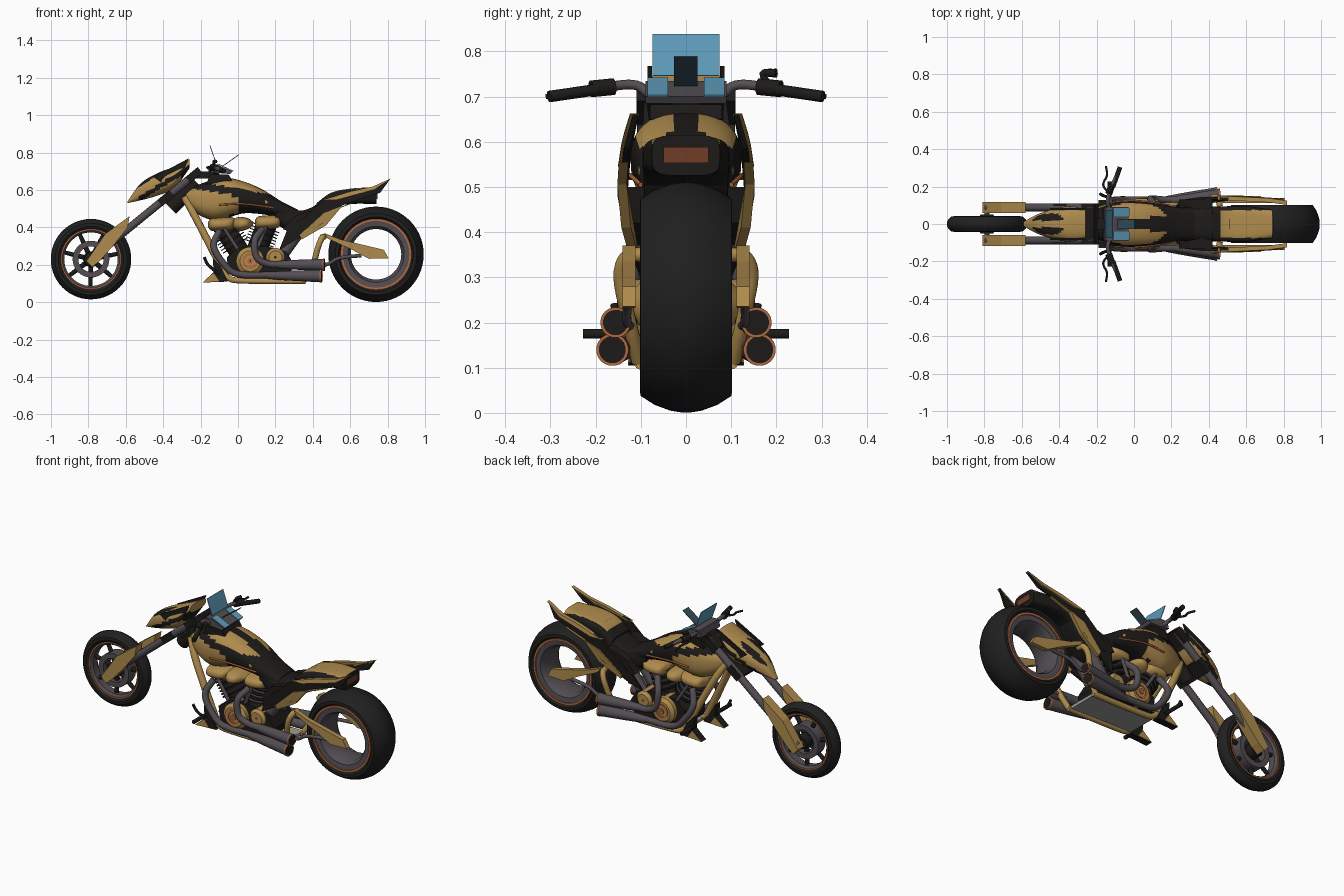
import bpy, bmesh, math
from mathutils import Vector

if "Cube" in bpy.data.objects:
    bpy.data.objects.remove(bpy.data.objects["Cube"])


def material(name, *rgb):
    m = bpy.data.materials.new(name)
    m.use_nodes = True
    m.diffuse_color = (*rgb, 1)
    m.node_tree.nodes["Principled BSDF"].inputs["Base Color"].default_value = (*rgb, 1)
    return m


GOLD = material("gold paint", .43, .26, .075)
BLACK = material("black paint", .012, .011, .01)
RUBBER = material("tyre rubber", .014, .014, .014)
STEEL = material("dark steel", .085, .075, .085)
COPPER = material("copper trim", .45, .14, .05)
BLUE = material("blue glass", .11, .32, .47)
SLATE = material("slate glass", .035, .075, .1)
LAMP = material("tail lamp red", .16, .045, .02)
SILVER = material("silver plate", .33, .33, .32)


def finish(name, bm, mats, rule=None, smooth=True):
    bmesh.ops.recalc_face_normals(bm, faces=bm.faces)
    if rule:
        for f in bm.faces:
            f.material_index = rule(f.calc_center_median())
    mesh = bpy.data.meshes.new(name)
    bm.to_mesh(mesh)
    bm.free()
    ob = bpy.data.objects.new(name, mesh)
    bpy.context.collection.objects.link(ob)
    for m in mats:
        mesh.materials.append(m)
    if smooth:
        bpy.ops.object.select_all(action='DESELECT')
        ob.select_set(True)
        bpy.context.view_layer.objects.active = ob
        bpy.ops.object.shade_smooth_by_angle(angle=math.radians(35))
    return ob


def rings_to_faces(bm, rings, wrap=False):
    n = len(rings[0])
    for k in range(len(rings) if wrap else len(rings) - 1):
        a, b = rings[k], rings[(k + 1) % len(rings)]
        for i in range(n):
            bm.faces.new((a[i], a[(i + 1) % n], b[(i + 1) % n], b[i]))
    if not wrap:
        bm.faces.new(rings[0])
        bm.faces.new(rings[-1])


def lathe(name, profile, x, z, mat, segs=56):
    """Spin a closed (radius, y) profile about an axle along y."""
    bm = bmesh.new()
    rings = []
    for k in range(segs):
        a = math.tau * k / segs
        rings.append([bm.verts.new((x + r * math.cos(a), y, z + r * math.sin(a))) for r, y in profile])
    rings_to_faces(bm, rings, True)
    return finish(name, bm, [mat])


def spline(pts, steps):
    """Catmull-Rom resampling of tuples of any length."""
    p = [Vector(q) for q in pts]
    p = [2 * p[0] - p[1]] + p + [2 * p[-1] - p[-2]]
    out = []
    for i in range(1, len(p) - 2):
        for k in range(steps):
            t = k / steps
            m0, m1 = (p[i + 1] - p[i - 1]) / 2, (p[i + 2] - p[i]) / 2
            out.append(p[i] * (2 * t**3 - 3 * t**2 + 1) + m0 * (t**3 - 2 * t**2 + t)
                       + p[i + 1] * (3 * t**2 - 2 * t**3) + m1 * (t**3 - t**2))
    return out + [p[-2]]


def loft(name, sections, mats, rule=None, power=.8, segs=40, steps=7):
    """Skin rounded cross-sections given as (x, low z, high z, half width)."""
    bm = bmesh.new()
    rings = []
    for x, lo, hi, w in (tuple(s) for s in spline(sections, steps)):
        ring = []
        for k in range(segs):
            c, s = math.cos(math.tau * k / segs), math.sin(math.tau * k / segs)
            ring.append(bm.verts.new((x, math.copysign(abs(c)**power, c) * w,
                                      (lo + hi) / 2 + math.copysign(abs(s)**power, s) * (hi - lo) / 2)))
        rings.append(ring)
    rings_to_faces(bm, rings)
    return finish(name, bm, mats, rule)


def tube(name, pts, radii, mat, mirror=True, steps=5, segs=12):
    """Sweep a circle along a smooth path, on both sides if mirrored."""
    if not isinstance(radii, (list, tuple)):
        radii = [radii] * len(pts)
    path = spline([(*p, r) for p, r in zip(pts, radii)], steps if len(pts) > 2 else 1)
    bm = bmesh.new()
    for side in (1, -1) if mirror else (1,):
        c = [Vector((q[0], q[1] * side, q[2])) for q in path]
        rings, u = [], None
        for i, q in enumerate(path):
            t = (c[min(i + 1, len(c) - 1)] - c[max(i - 1, 0)]).normalized()
            u = (t.orthogonal() if u is None else u - t * u.dot(t)).normalized()
            v = t.cross(u)
            rings.append([bm.verts.new(c[i] + q[3] * (u * math.cos(a) + v * math.sin(a)))
                          for a in (math.tau * k / segs for k in range(segs))])
        rings_to_faces(bm, rings)
    return finish(name, bm, [mat])


def plate(name, outline, y0, y1, mat, mirror=True, bend=lambda z: 0):
    """Extrude an (x, z) outline between two y values."""
    bm = bmesh.new()
    for side in (1, -1) if mirror else (1,):
        rings_to_faces(bm, [[bm.verts.new((x, side * (y + bend(z)), z)) for x, z in outline] for y in (y0, y1)])
    return finish(name, bm, [mat], smooth=False)


def sheet(name, a, b, y0, y1, mat, mirror=False):
    """Thin panel whose side edge runs from a to b in (x, z)."""
    n = Vector((a[1] - b[1], b[0] - a[0])).normalized() * .004
    return plate(name, [a, b, (b[0] + n.x, b[1] + n.y), (a[0] + n.x, a[1] + n.y)], y0, y1, mat, mirror)


# Wheels
FX, FZ, RX, RZ = -.786, .23, .738, .256


def symmetric(half):
    return half + [(r, -y) for r, y in reversed(half)]


lathe("front_tyre", symmetric([(.158, .03), (.175, .042), (.192, .04), (.207, .025), (.215, .008)]), FX, FZ, RUBBER)
lathe("front_rim", symmetric([(.143, .022), (.155, .034), (.16, .03)]), FX, FZ, STEEL)
lathe("front_rim_trim", symmetric([(.154, .036), (.162, .036)]), FX, FZ, COPPER)
lathe("front_brake_disc", symmetric([(.068, .034), (.098, .034)]), FX, FZ, STEEL)
lathe("front_hub", symmetric([(.008, .05), (.035, .05), (.042, .03)]), FX, FZ, BLACK)
for k in range(7):
    a = math.tau * k / 7 + .2
    tube(f"front_spoke_{k + 1}", [(FX + r * math.cos(a), 0, FZ + r * math.sin(a)) for r in (.03, .15)],
         [.014, .011], BLACK, False)
lathe("rear_tyre", symmetric([(.188, .085), (.2, .102), (.218, .101), (.238, .07), (.251, .035), (.255, .01)]), RX, RZ, RUBBER)
lathe("rear_rim", symmetric([(.135, .06), (.15, .085), (.188, .09), (.19, .07)]), RX, RZ, STEEL)
lathe("rear_rim_trim", symmetric([(.178, .095), (.19, .095)]), RX, RZ, COPPER)

# Fork
tube("axle", [(FX, -.11, FZ), (FX, .11, FZ)], .014, STEEL, False)
tube("fork_tube", [(FX, .088, FZ), (-.21, .088, .7)], .021, STEEL)
plate("fork_cover", [(-.81, .22), (-.765, .285), (-.71, .365), (-.58, .46), (-.59, .4),
                     (-.66, .31), (-.74, .22), (-.78, .187)], .06, .117, GOLD)
for i, (x, z) in enumerate([(-.385, .555), (-.235, .68)]):
    plate(f"fork_clamp_{i + 1}", [(x - .045, z - .01), (x + .02, z + .042), (x + .045, z + .01), (x - .02, z - .042)],
          -.11, .11, BLACK, False)
tube("steering_neck", [(-.36, 0, .5), (-.22, 0, .64)], .04, BLACK, False)

# Nose fairing with dark bands
def nose_paint(c):
    side = c.z - .62 - .62 * (c.x + .45)
    return int(side > .045 and abs(c.y) > .018 and c.x < -.3 or -.035 < side < -.005 and c.x > -.53
               or c.x > -.3 and side < 0)


loft("nose_fairing", [(-.59, .53, .54, .012), (-.52, .545, .635, .05), (-.43, .57, .69, .08),
                      (-.34, .61, .725, .095), (-.26, .715, .765, .075)], [GOLD, BLACK], nose_paint)
plate("nose_fin", [(-.45, .67), (-.265, .768), (-.29, .7), (-.4, .63)], .075, .085, BLACK)

# Fuel tank, seat and tail
def tank_paint(c):
    upper = .64 - .55 * abs(c.x + .08)
    if abs(c.y) < .035 and c.x > -.25:
        return 1
    band = c.z - .57 + .18 * c.x
    if c.x > .18 or (c.x > .0 and band < -.01):
        return 1
    return int(-.005 < band < .037 and c.x > -.27 or c.z < .475 and c.x > -.05 or band > .075 and c.z < upper)


loft("fuel_tank", [(-.3, .55, .58, .025), (-.23, .48, .62, .075), (-.14, .44, .653, .11), (-.06, .45, .665, .122),
                   (.03, .475, .645, .12), (.13, .47, .603, .108), (.23, .45, .54, .09), (.32, .44, .495, .08)],
     [GOLD, BLACK], tank_paint)
tube("tank_pinstripe", [(-.1, .122, .52), (.03, .123, .525), (.19, .1, .505)], .005, COPPER)
loft("seat", [(.2, .42, .545, .085), (.31, .36, .492, .092), (.39, .4, .505, .094), (.46, .46, .555, .092),
              (.51, .52, .59, .085)], [BLACK], power=.65)
loft("tail_fender", [(.42, .44, .53, .09), (.5, .505, .586, .095), (.61, .525, .608, .095), (.74, .525, .615, .075)],
     [GOLD, BLACK], lambda c: int(abs(c.y) > .074 or c.z < .56 or c.x > .739), power=.5)
plate("tail_lamp", [(.735, .553), (.746, .553), (.746, .588), (.735, .588)], -.05, .05, LAMP, False)

# Swept side fins
def lean(z):
    return -1.1 * (z - .5)**2


plate("side_panel", [(.22, .28), (.26, .38), (.36, .46), (.46, .55), (.6, .588), (.72, .615), (.815, .66), (.76, .585),
                     (.56, .52), (.45, .42), (.33, .345)], .133, .146, BLACK, bend=lean)
plate("upper_fin", [(.45, .545), (.6, .592), (.72, .618), (.818, .662), (.73, .602), (.52, .545)], .131, .153, GOLD, bend=lean)
plate("lower_fin", [(.33, .36), (.46, .48), (.68, .555), (.55, .505), (.47, .41), (.34, .335)], .131, .152, GOLD, bend=lean)
plate("panel_bridge", [(.24, .39), (.3, .46), (.42, .5), (.4, .42), (.31, .37)], -.13, .13, BLACK, False)

# Frame
tube("down_tube", [(-.285, .03, .56), (-.22, .07, .44), (-.07, .1, .15)], .02, GOLD)
tube("lower_rail", [(-.1, .1, .19), (-.05, .1, .13), (.03, .1, .115), (.36, .1, .112)], .016, GOLD)
tube("rear_frame_tube", [(.35, .105, .115), (.4, .125, .2), (.43, .145, .3), (.45, .13, .345), (.46, .095, .35)], .016, GOLD)
plate("belly_plate", [(-.05, .115), (.35, .108), (.35, .125), (-.05, .13)], -.095, .095, SILVER, False)
plate("swing_arm", [(.46, .37), (.55, .335), (.78, .28), (.805, .235), (.7, .232), (.6, .285), (.48, .34)], .112, .14, GOLD)
plate("front_spoiler", [(-.19, .105), (-.13, .16), (-.135, .235), (-.09, .19), (-.055, .11)], .085, .125, BLACK)
plate("spoiler_edge", [(-.19, .105), (-.13, .155), (-.1, .112)], .083, .128, GOLD)
tube("foot_peg", [(-.13, .1, .175), (-.13, .228, .175)], .011, BLACK)
tube("shift_lever", [(-.1, .13, .15), (-.16, .15, .2), (-.18, .16, .24)], .008, BLACK)
tube("shock_absorber", [(.23, .05, .24), (.36, .05, .42)], .03, STEEL)

# Engine
plate("crankcase", [(-.05, .15), (-.06, .24), (0, .29), (.15, .3), (.26, .27), (.3, .2), (.27, .14)], -.095, .095, BLACK, False)
lathe("crank_cover", symmetric([(.01, .135), (.055, .135), (.075, .12)]), .065, .22, GOLD)
lathe("crank_ring", symmetric([(.03, .139), (.042, .139)]), .065, .22, COPPER)
lathe("crank_cap", symmetric([(.002, .141), (.016, .141)]), .065, .22, COPPER)
lathe("gearbox_cover", symmetric([(.005, .115), (.035, .115), (.05, .1)]), .2, .24, GOLD)
for label, base, top in (("front", (.02, .25), (-.09, .42)), ("rear", (.09, .25), (.16, .43))):
    b, t = Vector((base[0], 0, base[1])), Vector((top[0], 0, top[1]))
    tube(label + "_cylinder", [b, t], .055, BLACK, False, segs=24)
    for k in range(7):
        p = b.lerp(t, .3 + .085 * k)
        tube(f"{label}_cooling_fin_{k + 1}", [p, p + (t - b) * .03], .078, STEEL if k % 2 else BLACK, False, segs=24)
    tube(label + "_push_rod", [b + Vector((0, .085, 0)), t + Vector((0, .085, 0))], .01, STEEL)
    loft(label + "_cylinder_head", [(t.x - .07, t.z - .02, t.z + .01, .04), (t.x - .045, t.z - .04, t.z + .03, .1),
                                    (t.x + .045, t.z - .035, t.z + .035, .1), (t.x + .08, t.z, t.z + .025, .05)], [GOLD])
loft("air_intake", [(-.04, .41, .43, .05), (0, .38, .455, .11), (.05, .39, .45, .11), (.08, .41, .43, .05)], [GOLD])

# Exhausts
tube("front_exhaust", [(-.1, .08, .38), (-.13, .12, .3), (-.08, .13, .21), (0, .13, .15), (.2, .13, .145)], .018, STEEL)
tube("rear_exhaust", [(.13, .08, .39), (.09, .13, .33), (.1, .135, .24), (.16, .13, .205), (.24, .13, .2)], .018, STEEL)
for label, a, b, r in (("lower", (.16, .128, .143), (.44, .162, .14), .034), ("upper", (.2, .125, .2), (.455, .155, .2), .032)):
    a, b = Vector(a), Vector(b)
    tube(label + "_muffler", [a, a.lerp(b, .3), b], [.018, .025, r], STEEL, segs=20)
    tube(label + "_muffler_trim", [b, b + (b - a) * .03], r + .002, COPPER, segs=20)
    tube(label + "_muffler_mouth", [b, b + (b - a) * .034], r - .004, BLACK, segs=20)
tube("brake_pipe", [(.36, .12, .19), (.47, .13, .2), (.54, .13, .235), (.66, .125, .25)], .01, STEEL)

# Handlebar and instruments
tube("handlebar", [(-.12, 0, .695), (-.12, .07, .7), (-.14, .11, .725), (-.13, .17, .722), (-.075, .3, .7)], .011, STEEL, False)
tube("handlebar_far", [(-.12, 0, .695), (-.12, -.07, .7), (-.14, -.11, .725), (-.13, -.17, .722), (-.075, -.3, .7)], .011, STEEL, False)
tube("grip", [(-.112, .2, .715), (-.075, .303, .7)], .013, BLACK)
tube("grip_clamp", [(-.135, .16, .722), (-.118, .21, .717)], .019, BLACK)
tube("brake_lever", [(-.14, .17, .722), (-.165, .21, .72), (-.145, .26, .708), (-.15, .31, .7)], .006, BLACK)
tube("mirror_stalk", [(-.125, .19, .72), (-.13, .17, .75), (-.12, .2, .752)], [.006, .008, .01], BLACK, False)
plate("instrument_housing", [(-.16, .695), (-.15, .735), (-.11, .735), (-.03, .7), (-.04, .685)], -.09, .09, STEEL, False)
plate("handlebar_riser", [(-.25, .66), (-.23, .7), (-.1, .7), (-.1, .66)], -.03, .03, BLACK, False)
plate("tank_console", [(-.17, .63), (-.15, .682), (-.05, .682), (-.03, .65)], -.08, .08, BLACK, False)
sheet("windscreen", (-.152, .837), (-.12, .745), -.074, .074, BLUE)
sheet("centre_screen", (.003, .79), (-.095, .72), -.027, .025, SLATE)
sheet("side_display", (-.025, .703), (-.11, .742), .04, .085, BLUE, True)
